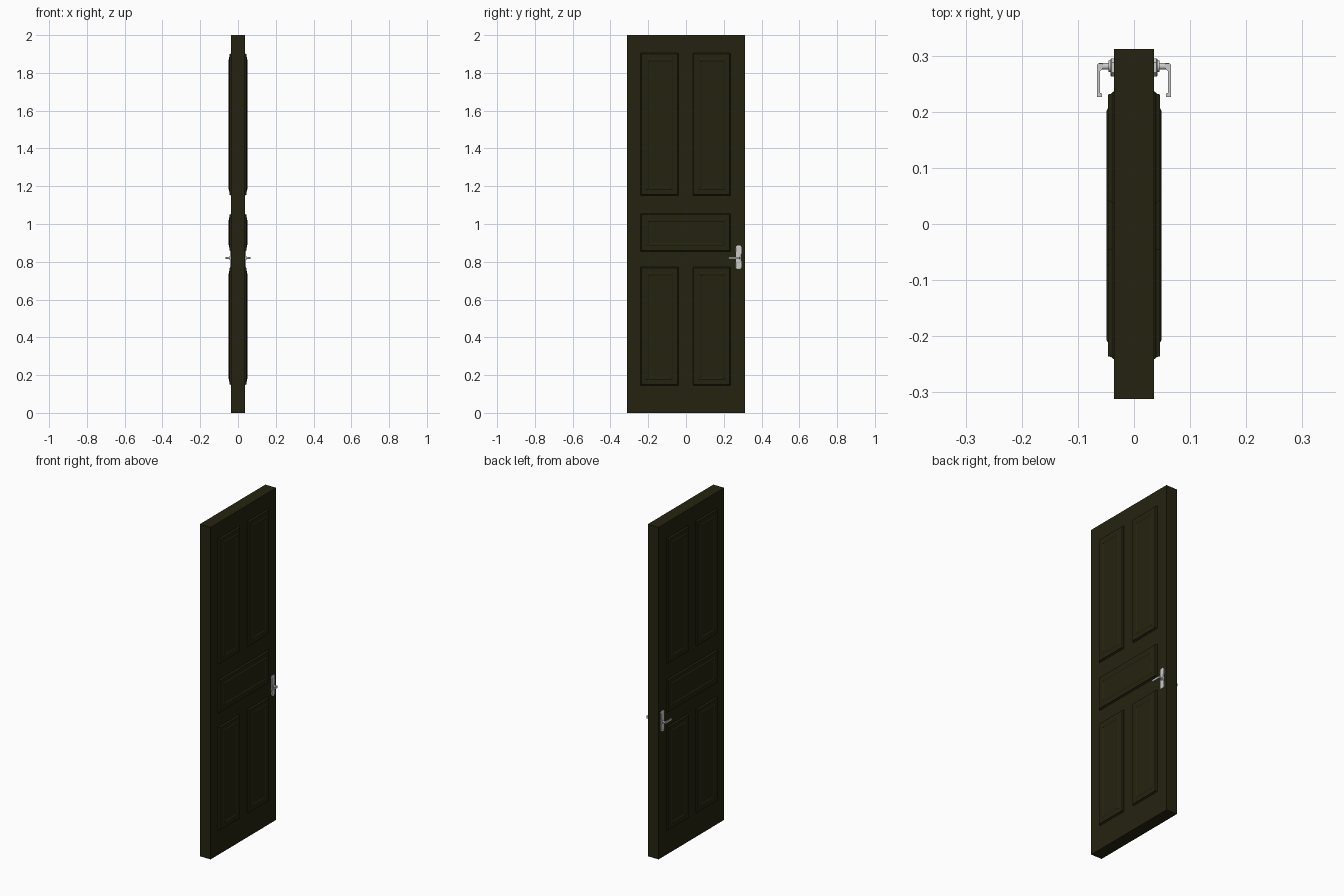
import bpy, bmesh, math

if "Cube" in bpy.data.objects:
    bpy.data.objects.remove(bpy.data.objects["Cube"])


def material(name, rgb):
    m = bpy.data.materials.new(name)
    m.diffuse_color = (*rgb, 1)
    m.use_nodes = True
    m.node_tree.nodes["Principled BSDF"].inputs["Base Color"].default_value = m.diffuse_color
    return m


WOOD = material("dark olive wood", (0.018, 0.017, 0.005))
STEEL = material("brushed steel", (0.6, 0.6, 0.6))


def finish(name, bm, mat, smooth=False):
    bmesh.ops.recalc_face_normals(bm, faces=bm.faces)
    me = bpy.data.meshes.new(name)
    bm.to_mesh(me)
    bm.free()
    me.materials.append(mat)
    ob = bpy.data.objects.new(name, me)
    bpy.context.collection.objects.link(ob)
    if smooth:
        for p in me.polygons:
            p.use_smooth = True
        me.set_sharp_from_angle(angle=math.radians(35))
    return ob


def loft(name, loops, mat, smooth=False):
    """Skin closed loops of points and cap both ends."""
    bm = bmesh.new()
    rings = [[bm.verts.new(p) for p in loop] for loop in loops]
    n = len(rings[0])
    for a, b in zip(rings, rings[1:]):
        for i in range(n):
            j = (i + 1) % n
            bm.faces.new((a[i], a[j], b[j], b[i]))
    bm.faces.new(rings[0])
    bm.faces.new(rings[-1])
    return finish(name, bm, mat, smooth)


def rect(x, y0, y1, z0, z1):
    return [(x, y0, z0), (x, y1, z0), (x, y1, z1), (x, y0, z1)]


# Door slab
loft("door_slab", [rect(x, -0.312, 0.312, 0, 2) for x in (-0.036, 0.036)], WOOD)

# Raised panels: inset from the edge, height from the door centre
PROFILE = [(0, 0.033), (0, 0.037), (0.004, 0.041), (0.005, 0.046), (0.03, 0.0465),
           (0.034, 0.049), (0.040, 0.049), (0.045, 0.046)]
PANELS = {
    "upper_left_panel": (-0.241, -0.041, 1.15, 1.905),
    "upper_right_panel": (0.036, 0.236, 1.15, 1.905),
    "middle_panel": (-0.241, 0.236, 0.855, 1.055),
    "lower_left_panel": (-0.241, -0.041, 0.145, 0.772),
    "lower_right_panel": (0.036, 0.236, 0.145, 0.772),
}

for side, tag in ((1, "right"), (-1, "left")):
    for name, (y0, y1, z0, z1) in PANELS.items():
        loft(f"{name}_{tag}_face",
             [rect(side * h, y0 + i, y1 - i, z0 + i, z1 - i) for i, h in PROFILE], WOOD)

    # Handle back plate with clipped ends and a slightly narrower waist
    half = [(0.009, -0.062), (0.016, -0.053), (0.016, -0.03), (0.0145, -0.02),
            (0.0145, 0.02), (0.016, 0.03), (0.016, 0.053), (0.009, 0.062)]
    outline = half + [(-y, z) for y, z in reversed(half)]
    loft(f"handle_plate_{tag}",
         [[(side * x, 0.279 + y * k, 0.823 + z * k) for y, z in outline]
          for x, k in ((0.034, 1), (0.040, 1), (0.042, 0.93))], STEEL)

    # Spindle with a collar at the plate
    loft(f"handle_spindle_{tag}",
         [[(side * x, 0.281 + r * math.cos(a), 0.82 + r * math.sin(a))
           for a in [math.tau * i / 16 for i in range(16)]]
          for x, r in ((0.038, 0.010), (0.045, 0.010), (0.045, 0.006), (0.062, 0.006))],
         STEEL, True)

    # Lever arm: hooked outline in plan, given a height
    plan = [(0.056, 0.286), (0.064, 0.286), (0.066, 0.284), (0.066, 0.226),
            (0.057, 0.226), (0.057, 0.232), (0.061, 0.234), (0.061, 0.272), (0.056, 0.276)]
    loft(f"handle_lever_{tag}",
         [[(side * x, y, z) for x, y in plan] for z in (0.814, 0.826)], STEEL)
